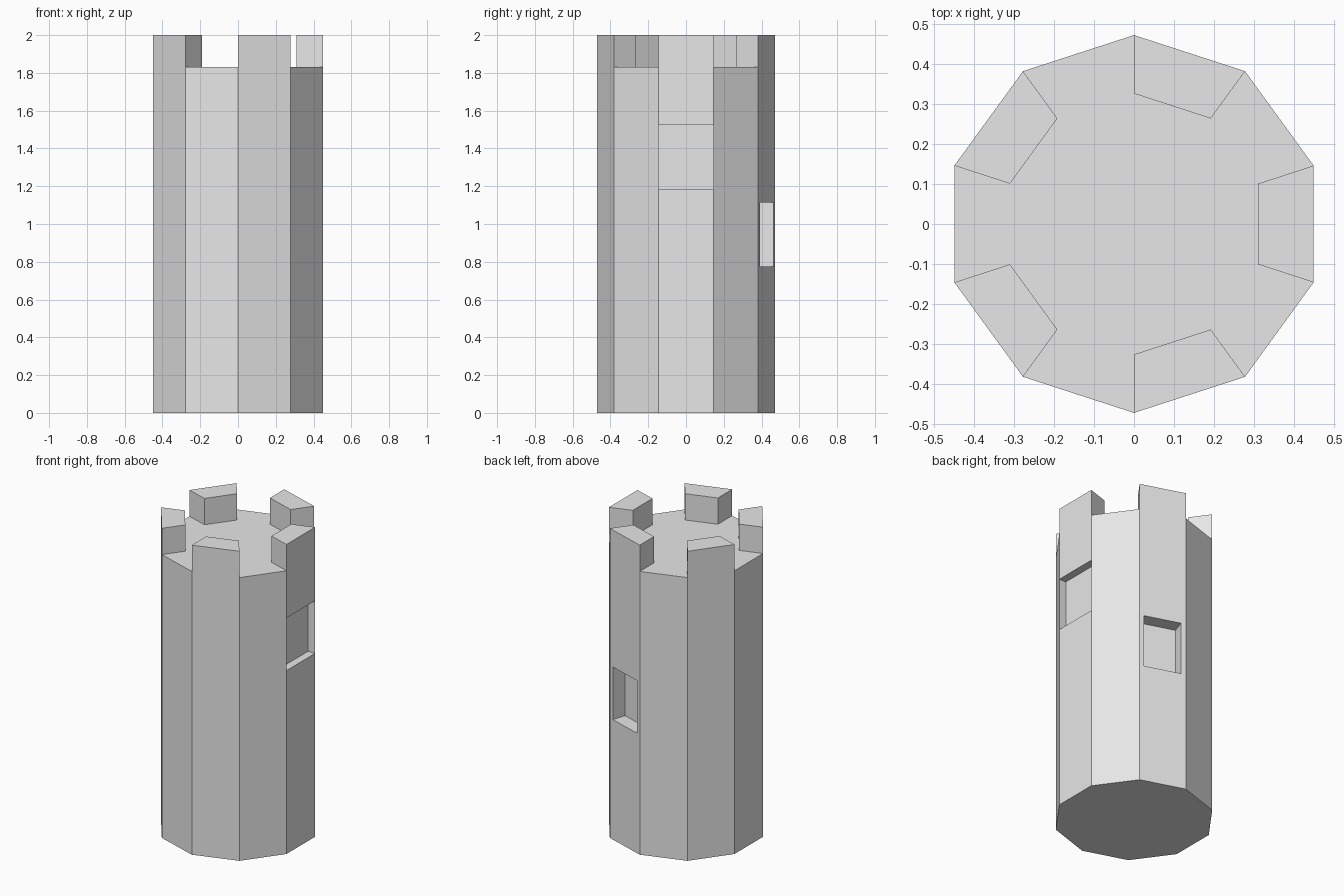
import bpy, bmesh, math
from mathutils import Vector

if "Cube" in bpy.data.objects:
    bpy.data.objects.remove(bpy.data.objects["Cube"])

SIDES, RADIUS, INNER = 10, 0.472, 0.326
DECK, HEIGHT = 1.83, 2.0

stone = bpy.data.materials.new("grey_stone")
stone.diffuse_color = (0.8, 0.8, 0.8, 1)
stone.use_nodes = True
stone.node_tree.nodes["Principled BSDF"].inputs["Base Color"].default_value = stone.diffuse_color

bm = bmesh.new()


def ring(radius, z):
    """Ten corners; side k faces the direction k * 36 degrees."""
    angles = [math.radians(36 * k - 18) for k in range(SIDES)]
    return [bm.verts.new((radius * math.cos(a), radius * math.sin(a), z)) for a in angles]


# Tower shaft, deck and the ring the battlements rise from
base, rim, deck = ring(RADIUS, 0), ring(RADIUS, DECK), ring(INNER, DECK)
bm.faces.new(base[::-1])
bm.faces.new(deck)
walls, walkway = [], []
for k in range(SIDES):
    n = (k + 1) % SIDES
    walls.append(bm.faces.new((base[k], base[n], rim[n], rim[k])))
    walkway.append(bm.faces.new((rim[k], rim[n], deck[n], deck[k])))


def raise_face(face, offset):
    """Replace a face by a block or recess moved along offset."""
    top = bmesh.ops.extrude_discrete_faces(bm, faces=[face])["faces"][0]
    bmesh.ops.translate(bm, verts=top.verts[:], vec=offset)


def add_window(side, bottom, top, depth):
    """Sink a rectangular window into one wall."""
    wall = walls[side]
    bmesh.ops.inset_individual(bm, faces=[wall], thickness=0.029, use_even_offset=True)
    for v in wall.verts:
        v.co.z = bottom if v.co.z < 0.9 else top
    a = math.radians(36 * side)
    raise_face(wall, Vector((-math.cos(a), -math.sin(a), 0)) * depth)


# Windows on the right and rear sides
add_window(0, 1.185, 1.525, 0.05)
add_window(2, 0.775, 1.115, 0.09)

# Battlements on every second side
for k in range(0, SIDES, 2):
    raise_face(walkway[k], Vector((0, 0, HEIGHT - DECK)))

bmesh.ops.recalc_face_normals(bm, faces=bm.faces[:])
mesh = bpy.data.meshes.new("tower")
bm.to_mesh(mesh)
bm.free()
mesh.materials.append(stone)
tower = bpy.data.objects.new("tower", mesh)
bpy.context.collection.objects.link(tower)
